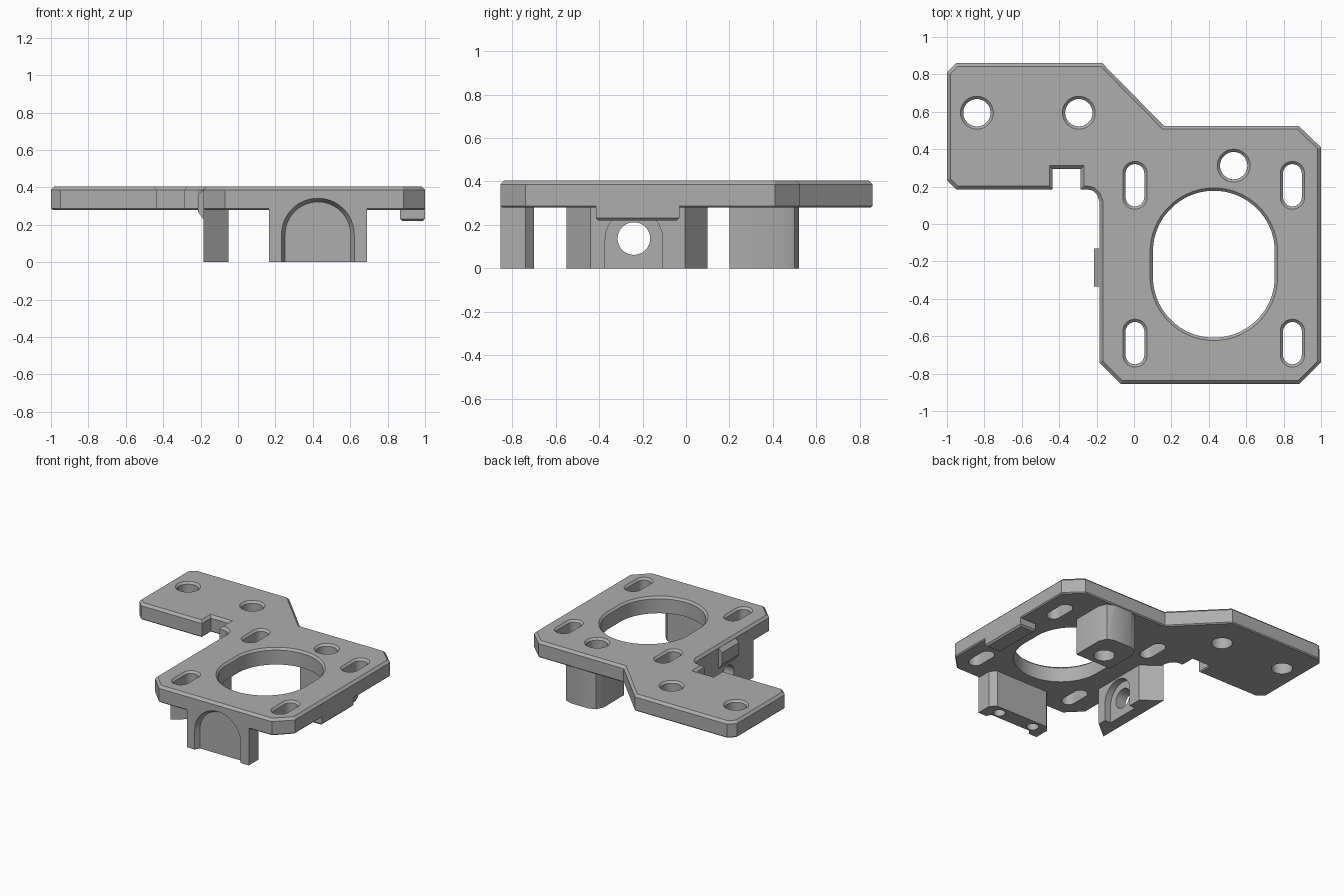
import bpy, bmesh, math
from mathutils import Vector

cube = bpy.data.objects.get("Cube")
if cube:
    bpy.data.objects.remove(cube, do_unlink=True)

grey = bpy.data.materials.new("plain grey")
grey.use_nodes = True
tone = (0.42, 0.42, 0.42, 1)
grey.diffuse_color = tone
grey.node_tree.nodes["Principled BSDF"].inputs["Base Color"].default_value = tone

PLATE_LOW, PLATE_TOP = 0.28, 0.405
FRONT = -0.855
WALL = -0.185


def loft(name, sections):
    """Closed solid through matching rings of points."""
    bm = bmesh.new()
    rings = [[bm.verts.new(p) for p in ring] for ring in sections]
    n = len(rings[0])
    for a, b in zip(rings, rings[1:]):
        for i in range(n):
            j = (i + 1) % n
            bm.faces.new((a[i], a[j], b[j], b[i]))
    bm.faces.new(rings[0][::-1])
    bm.faces.new(rings[-1])
    bmesh.ops.recalc_face_normals(bm, faces=bm.faces)
    mesh = bpy.data.meshes.new(name)
    bm.to_mesh(mesh)
    bm.free()
    mesh.materials.append(grey)
    obj = bpy.data.objects.new(name, mesh)
    bpy.context.collection.objects.link(obj)
    return obj


def prism(name, outline, low, high):
    return loft(name, [[(x, y, z) for x, y in outline] for z in (low, high)])


def chamfer(obj, size, test):
    bm = bmesh.new()
    bm.from_mesh(obj.data)
    edges = [e for e in bm.edges if all(test(v.co) for v in e.verts)]
    bmesh.ops.bevel(bm, geom=edges, offset=size, segments=1, affect='EDGES')
    bm.to_mesh(obj.data)
    bm.free()


def combine(target, tool, operation):
    mod = target.modifiers.new("join", 'BOOLEAN')
    mod.operation, mod.solver, mod.object = operation, 'EXACT', tool
    bpy.ops.object.select_all(action='DESELECT')
    bpy.context.view_layer.objects.active = target
    target.select_set(True)
    bpy.ops.object.modifier_apply(modifier=mod.name)
    bpy.data.objects.remove(tool, do_unlink=True)


def slot_ring(cx, cy, r, half, z, n=48):
    """Circle stretched along y by half on each side."""
    ring = []
    for i in range(n):
        a = 2 * math.pi * (i + 0.5) / n
        s = math.sin(a)
        ring.append((cx + r * math.cos(a), cy + r * s + math.copysign(half, s), z))
    return ring


def slot_cutter(cx, cy, r, half=0.0):
    """Through cutter with a countersunk upper rim."""
    levels = ((-0.1, r), (PLATE_TOP - 0.015, r), (PLATE_TOP + 0.015, r + 0.03))
    return loft("slot_cutter", [slot_ring(cx, cy, rad, half, z) for z, rad in levels])


def arch(r, centre_z, n=24):
    """Arch outline, open below the base, as (across, height)."""
    top = [(r * math.cos(math.pi * i / n), centre_z + r * math.sin(math.pi * i / n))
           for i in range(n + 1)]
    return [(r, -0.1)] + top + [(-r, -0.1)]


# Mounting plate with chamfered rims
outline = [(-0.95, 0.86), (-0.17, 0.86), (0.16, 0.525), (0.88, 0.525), (1, 0.41),
           (1, -0.74), (0.885, FRONT), (-0.07, FRONT), (WALL, -0.74), (WALL, 0.12),
           (-0.197, 0.155), (-0.22, 0.178), (-0.25, 0.185), (-0.285, 0.185),
           (-0.285, 0.295), (-0.435, 0.295), (-0.435, 0.185), (-0.95, 0.185),
           (-1, 0.235), (-1, 0.81)]
bracket = prism("motor_bracket", outline, PLATE_LOW, PLATE_TOP)
chamfer(bracket, 0.018, lambda c: c.z > PLATE_TOP - 0.001)
chamfer(bracket, 0.008, lambda c: c.z < PLATE_LOW + 0.001)

# Blocks below the plate
sink = PLATE_LOW + 0.03
front_block = prism("front_block", [(0.165, FRONT), (0.69, FRONT), (0.69, -0.74),
                    (0.65, -0.70), (0.205, -0.70), (0.165, -0.74)], 0, sink)
side_block = prism("side_block", [(WALL, -0.55), (-0.05, -0.44), (-0.05, -0.005),
                   (WALL, 0.10)], 0, sink)
rear_block = prism("rear_block", [(0.385, 0.2), (0.69, 0.2), (0.69, 0.44), (0.665, 0.5),
                   (0.61, 0.52), (0.465, 0.52), (0.41, 0.5), (0.385, 0.44)], 0, sink)

# Low lip on the left edge
lip = prism("edge_lip", [(0.865, -0.415), (1, -0.415), (1, -0.03), (0.865, -0.03)],
            0.22, sink)
chamfer(lip, 0.012, lambda c: c.z < 0.23)

# Small raised pad on the outer wall
pad = loft("wall_pad", [[(x, y, z) for y, z in
           ((-0.335, low), (-0.13, low), (-0.13, high), (-0.335, high))]
           for x, low, high in ((-0.215, 0.27, 0.36), (WALL, 0.23, 0.385),
                                (WALL + 0.03, 0.23, 0.385))])

for part in (front_block, side_block, rear_block, lip, pad):
    combine(bracket, part, 'UNION')

# Motor opening, adjustment slots and screw holes
cutters = [slot_cutter(0.427, -0.215, 0.326, 0.067)]
for x in (0.005, 0.847):
    for y in (0.207, -0.637):
        cutters.append(slot_cutter(x, y, 0.05, 0.063))
for x, y in ((-0.84, 0.595), (-0.295, 0.595), (0.533, 0.312)):
    cutters.append(slot_cutter(x, y, 0.073))

# Arched recess on the front, with sloped walls
cutters.append(loft("front_arch_cutter",
               [[(0.427 + u, y, v) for u, v in arch(r, 0.147)]
                for y, r in ((FRONT - 0.02, 0.206), (FRONT + 0.035, 0.175))]))

# Arched nut pocket and cross hole in the side block
cutters.append(loft("nut_pocket_cutter",
               [[(x, -0.24 + u, v) for u, v in arch(0.132, 0.135)]
                for x in (-0.10, 0.0)]))
cutters.append(loft("cross_hole_cutter",
               [[(x, -0.24 + u, 0.137 + v) for u, v, _ in slot_ring(0, 0, 0.075, 0, 0)]
                for x in (-0.3, 0.02)]))

# Blind screw holes under the front block
for x in (0.277, 0.577):
    cutters.append(loft("blind_hole_cutter",
                   [slot_ring(x, -0.765, 0.042, 0, z, 24) for z in (-0.1, 0.2)]))

for cutter in cutters:
    combine(bracket, cutter, 'DIFFERENCE')

bpy.ops.object.select_all(action='DESELECT')
bracket.select_set(True)
bpy.context.view_layer.objects.active = bracket
bpy.ops.object.shade_smooth_by_angle(angle=math.radians(25))
